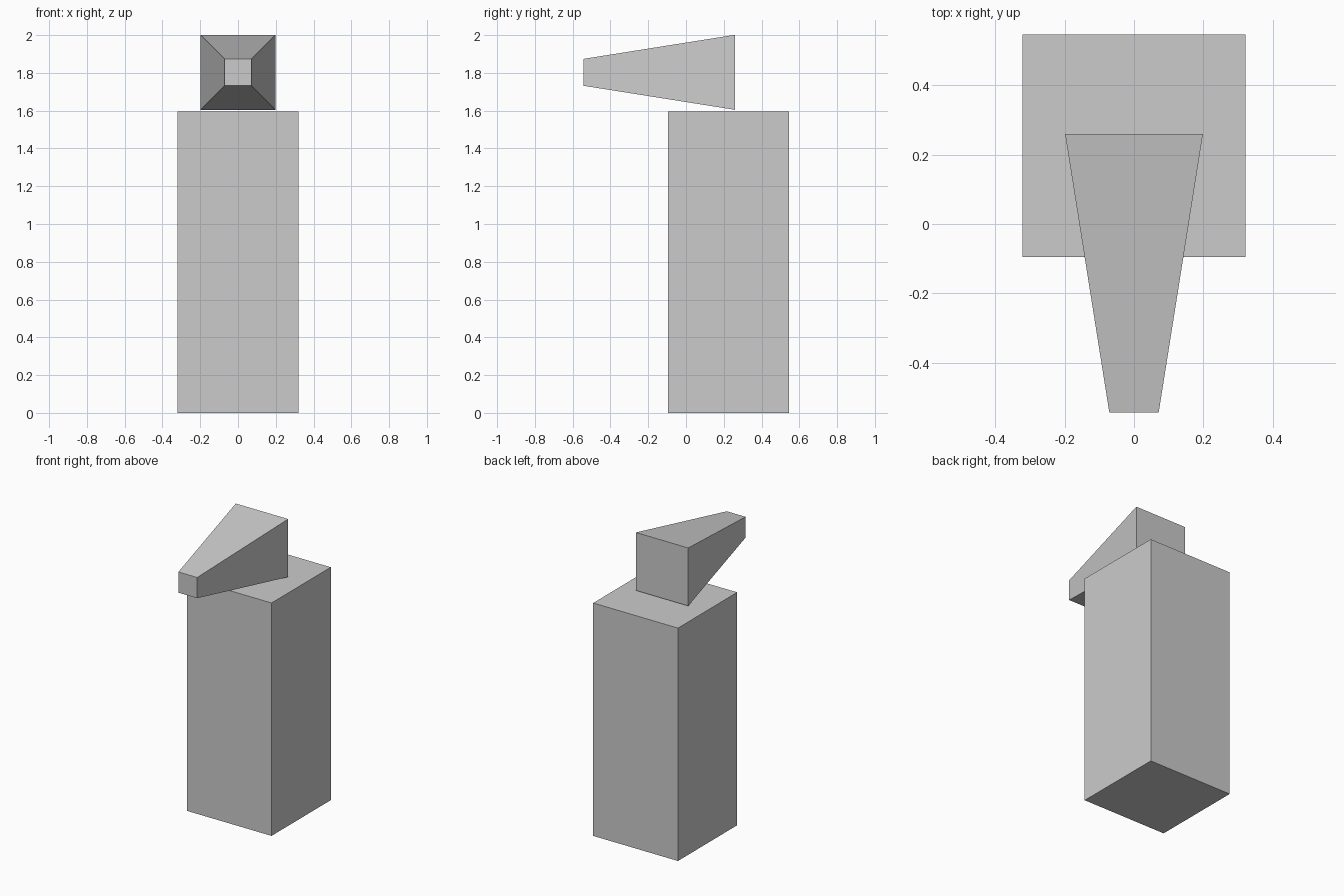
import bpy, bmesh
from mathutils import Matrix

if "Cube" in bpy.data.objects:
    bpy.data.objects.remove(bpy.data.objects["Cube"])


def add_object(name, bm):
    bmesh.ops.recalc_face_normals(bm, faces=bm.faces)
    mesh = bpy.data.meshes.new(name)
    bm.to_mesh(mesh)
    bm.free()
    obj = bpy.data.objects.new(name, mesh)
    bpy.context.collection.objects.link(obj)
    return obj


def block(name, size, center):
    bm = bmesh.new()
    bmesh.ops.create_cube(bm, size=1, matrix=Matrix.Translation(center) @ Matrix.Diagonal((*size, 1)))
    return bm


# Upright body block
add_object("body", block("body", (0.642, 0.641, 1.595), (0, 0.225, 0.7975)))

# Head block, narrowing towards the front
head_z, back, front = 1.803, 0.1985, 0.071
bm = block("head", (2 * back, 0.803, 2 * back), (0, -0.142, head_z))
taper = front / back
for v in bm.verts:
    if v.co.y < -0.142:
        v.co.x *= taper
        v.co.z = head_z + (v.co.z - head_z) * taper
add_object("head", bm)
